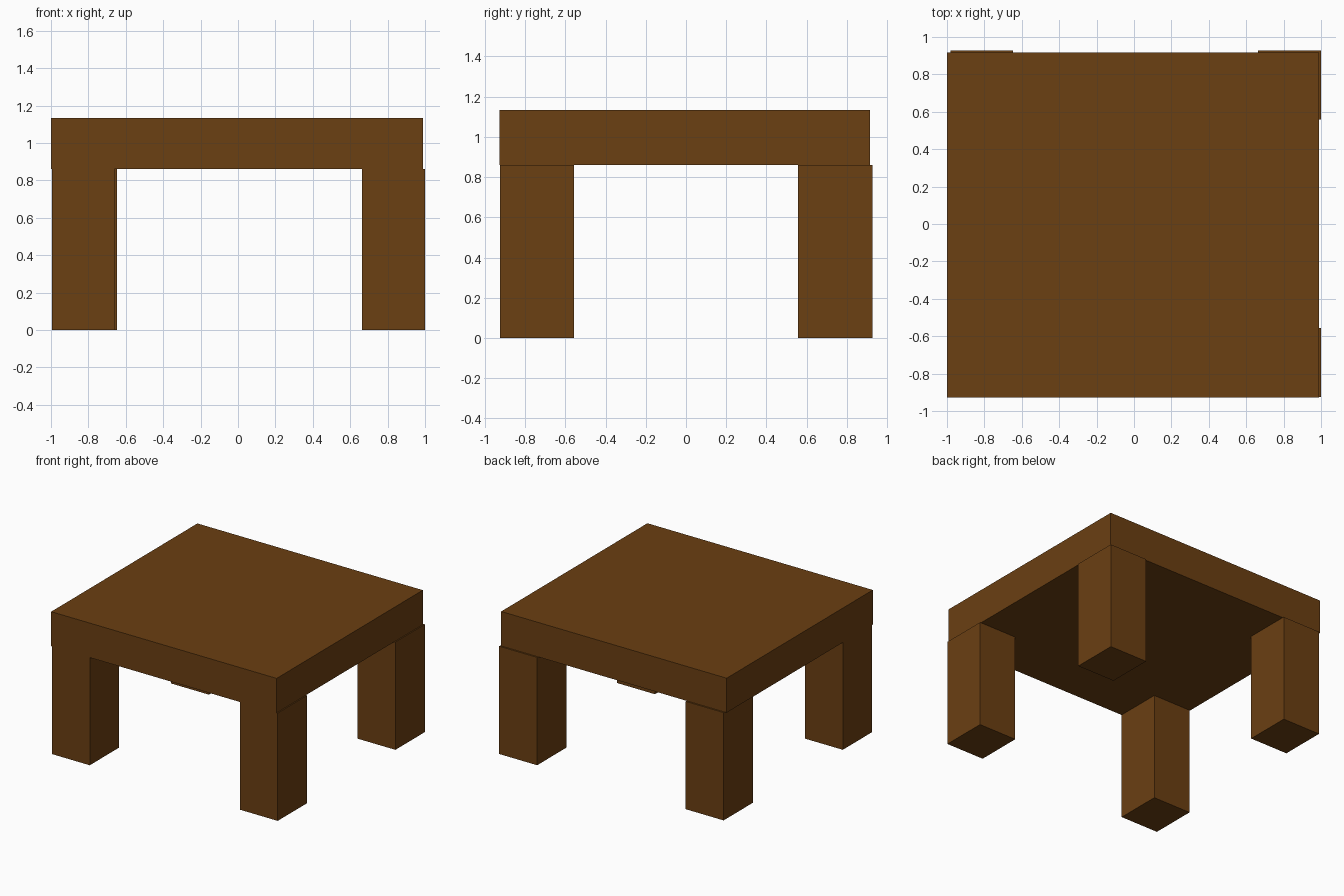
import bpy

if "Cube" in bpy.data.objects:
    bpy.data.objects.remove(bpy.data.objects["Cube"])

wood = bpy.data.materials.new("brown_wood")
wood.diffuse_color = (0.147, 0.05, 0.006, 1.0)
wood.use_nodes = True
wood.node_tree.nodes["Principled BSDF"].inputs["Base Color"].default_value = wood.diffuse_color


def box(name, x, y, z):
    """Box from (min, max) ranges on each axis."""
    bpy.ops.mesh.primitive_cube_add(size=1, location=[sum(r) / 2 for r in (x, y, z)])
    obj = bpy.context.object
    obj.name = obj.data.name = name
    obj.scale = [r[1] - r[0] for r in (x, y, z)]
    bpy.ops.object.transform_apply(location=False, rotation=False, scale=True)
    obj.data.materials.append(wood)
    return obj


LEG_W, LEG_D, LEG_H = 0.335, 0.37, 0.86

# Thick table top, slightly offset towards the front left
box("table_top", (-1.0, 0.99), (-0.927, 0.916), (LEG_H, 1.135))

# Four square legs, the back ones poking out a little past the top
legs = {
    "front_left_leg": (-0.995, -0.926),
    "front_right_leg": (0.664, -0.926),
    "back_left_leg": (-0.982, 0.558),
    "back_right_leg": (0.664, 0.558),
}
for name, (x, y) in legs.items():
    box(name, (x, x + LEG_W), (y, y + LEG_D), (0.0, LEG_H))
